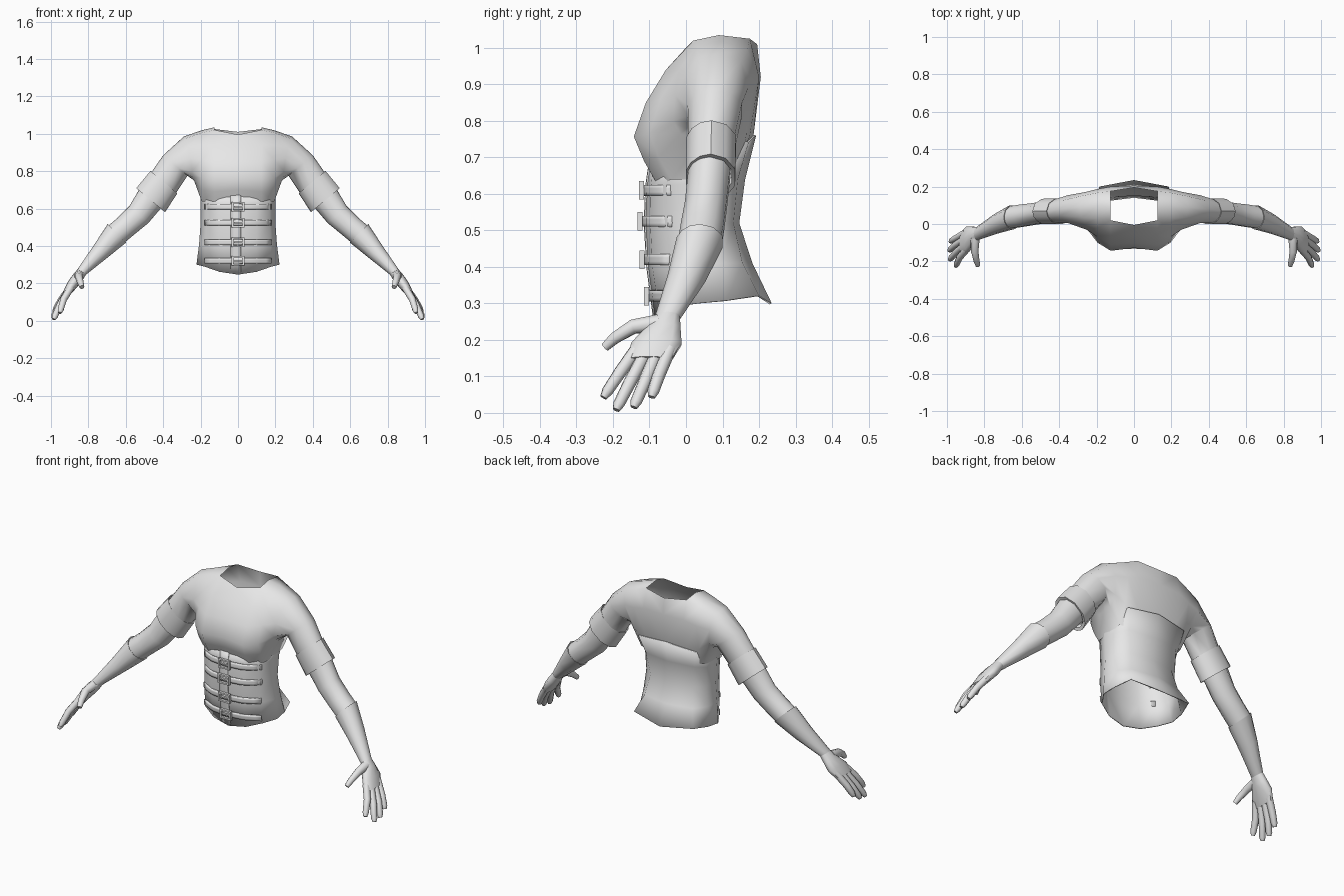
import bpy, bmesh, math
from mathutils import Vector
from mathutils.bvhtree import BVHTree

if "Cube" in bpy.data.objects:
    bpy.data.objects.remove(bpy.data.objects["Cube"])

grey = bpy.data.materials.new("plain_grey")
grey.diffuse_color = (0.8, 0.8, 0.8, 1)
grey.use_nodes = True
grey.node_tree.nodes["Principled BSDF"].inputs["Base Color"].default_value = grey.diffuse_color


def finish(name, bm, mirror=True, thickness=0.0, angle=50):
    """Turn a bmesh into a named, shaded and optionally mirrored object."""
    bmesh.ops.delete(bm, geom=[v for v in bm.verts if not v.link_faces], context='VERTS')
    bmesh.ops.recalc_face_normals(bm, faces=bm.faces)
    me = bpy.data.meshes.new(name)
    bm.to_mesh(me)
    bm.free()
    me.materials.append(grey)
    ob = bpy.data.objects.new(name, me)
    bpy.context.collection.objects.link(ob)
    bpy.ops.object.select_all(action='DESELECT')
    ob.select_set(True)
    bpy.context.view_layer.objects.active = ob
    bpy.ops.object.shade_smooth_by_angle(angle=math.radians(angle))
    if mirror:
        m = ob.modifiers.new("mirror", 'MIRROR')
        m.use_clip = True
        m.merge_threshold = 0.0005
    if thickness:
        s = ob.modifiers.new("thickness", 'SOLIDIFY')
        s.thickness = thickness
        s.offset = -1
    return ob


def loft(name, rings, closed=True, caps=(False, False), skip=(), **kw):
    """Skin a list of equal rings; skip holds (ring, side) faces left open."""
    bm = bmesh.new()
    vs = [[bm.verts.new(p) for p in r] for r in rings]
    n = len(rings[0])
    for i in range(len(vs) - 1):
        for j in range(n if closed else n - 1):
            if (i, j) not in skip:
                k = (j + 1) % n
                bm.faces.new((vs[i][j], vs[i][k], vs[i + 1][k], vs[i + 1][j]))
    if caps[0]:
        bm.faces.new(vs[0])
    if caps[1]:
        bm.faces.new(vs[-1])
    return finish(name, bm, **kw)


ANGLES = (25, 50, 75, 105, 130, 155, 180, 215, 250, 290, 325, 0)


def arm_ring(x, y, z, hw, hd, tilt):
    """Oval ring: hw across the arm in the front plane, hd front to back."""
    ux, uz = math.cos(math.radians(tilt)), math.sin(math.radians(tilt))
    out = []
    for a in ANGLES:
        c, s = math.cos(math.radians(a)) * hw, math.sin(math.radians(a)) * hd
        out.append((x + ux * c, y - s, z + uz * c))
    return out


# Shirt: cross sections from the middle out to the sleeve end,
# each runs neck front, down the chest, under, up the back, shoulder top
def section(x, pts):
    return [(x, y, z) for y, z in pts]


middle = section(0, [(-.005, .995), (-.055, .93), (-.10, .85), (-.128, .76), (-.115, .70), (-.085, .62),
                     (.04, .62), (.15, .66), (.185, .76), (.205, .92), (.195, 1.01), (.09, 1.03)])
bust = section(.125, [(.02, 1.02), (-.055, .94), (-.11, .85), (-.143, .757), (-.115, .69), (-.075, .62),
                      (.04, .62), (.145, .66), (.175, .76), (.2, .92), (.175, 1.025), (.09, 1.035)])
side = section(.195, [(.03, 1.005), (-.02, .94), (-.07, .86), (-.10, .765), (-.075, .70), (-.04, .64),
                      (.04, .64), (.12, .66), (.165, .76), (.187, .90), (.167, .995), (.1, 1.018)])
armpit = [(.28, .035, .975), (.265, 0, .93), (.255, -.03, .87), (.245, -.035, .80), (.235, -.015, .765),
          (.235, .015, .75), (.235, .05, .75), (.235, .1, .755), (.245, .15, .80), (.265, .17, .89),
          (.28, .15, .965), (.29, .09, .985)]
loft("shirt", [middle, bust, side, armpit,
               arm_ring(.335, .08, .83, .085, .078, 40),
               arm_ring(.40, .07, .735, .086, .066, 40),
               arm_ring(.46, .067, .665, .083, .062, 40)],
     skip={(0, 10), (0, 11), (0, 5), (0, 6), (1, 5), (1, 6)}, angle=70)

# Rolled sleeve cuff with an inner lip
loft("sleeve_cuff", [arm_ring(.398, .07, .738, .088, .068, 40),
                     arm_ring(.396, .07, .741, .094, .071, 40),
                     arm_ring(.467, .068, .645, .100, .071, 40),
                     arm_ring(.465, .068, .648, .082, .060, 40)], angle=40)

# Bare elbow, then the flared forearm guard
loft("elbow", [arm_ring(.45, .067, .68, .08, .06, 40),
               arm_ring(.53, .055, .568, .068, .060, 42),
               arm_ring(.60, .045, .505, .063, .062, 45),
               arm_ring(.66, .036, .455, .063, .061, 45)], angle=60)
loft("forearm_guard", [arm_ring(.65, .038, .465, .062, .060, 45),
                       arm_ring(.647, .038, .468, .070, .066, 45),
                       arm_ring(.735, .002, .37, .049, .054, 42),
                       arm_ring(.835, -.05, .262, .027, .036, 35)], angle=40)

# Hand: palm, four fingers and thumb
loft("palm", [arm_ring(.83, -.048, .268, .026, .033, 35),
              arm_ring(.858, -.062, .23, .030, .050, 32),
              arm_ring(.888, -.08, .19, .028, .072, 30),
              arm_ring(.918, -.10, .145, .020, .064, 30)], caps=(True, True), angle=60)


def finger(name, path, radii):
    pts = [Vector(p) for p in path]
    rings = []
    for i, p in enumerate(pts):
        d = (pts[min(i + 1, len(pts) - 1)] - pts[max(i - 1, 0)]).normalized()
        a = d.cross(Vector((.85, 0, .5))).normalized()
        b = a.cross(d)
        rings.append([p + (a * math.cos(t) + b * math.sin(t)) * radii[i]
                      for t in (k * math.tau / 8 for k in range(8))])
    loft(name, rings, caps=(True, True), angle=60)


R = (.019, .018, .016, .010)
finger("index_finger", [(.895, -.135, .175), (.932, -.178, .115), (.948, -.215, .06), (.953, -.226, .042)], R)
finger("middle_finger", [(.905, -.11, .165), (.952, -.153, .085), (.979, -.184, .024), (.986, -.191, .008)], R)
finger("ring_finger", [(.905, -.08, .165), (.956, -.113, .085), (.982, -.137, .03), (.988, -.143, .015)], R)
finger("little_finger", [(.90, -.045, .175), (.95, -.074, .105), (.976, -.09, .058), (.982, -.094, .043)], R)
finger("thumb", [(.85, -.075, .245), (.852, -.145, .236), (.842, -.195, .205), (.834, -.222, .18)],
       (.026, .021, .017, .013))

# Corset: half rings from front centre to back centre, bottom to top
hem = [(0, -.085, .247), (.10, -.072, .262), (.18, -.035, .29), (.222, .03, .30), (.215, .11, .308),
       (.185, .20, .322), (0, .235, .30)]
hip = [(0, -.105, .40), (.10, -.092, .40), (.175, -.05, .41), (.208, .02, .41), (.198, .095, .41),
       (.15, .155, .41), (0, .182, .41)]
waist = [(0, -.112, .52), (.10, -.098, .52), (.17, -.055, .52), (.20, .02, .52), (.188, .085, .52),
         (.13, .13, .52), (0, .146, .52)]
rib = [(0, -.108, .62), (.10, -.096, .62), (.17, -.06, .62), (.20, .015, .63), (.193, .09, .63),
       (.15, .142, .64), (0, .162, .64)]
top = [(0, -.10, .675), (.10, -.09, .675), (.172, -.062, .69), (.205, .01, .712), (.202, .10, .73),
       (.178, .172, .742), (0, .192, .76)]
corset = loft("corset", [hem, hip, waist, rib, top], closed=False, angle=60, thickness=.006)
corset.data.update()
tree = BVHTree.FromPolygons([v.co for v in corset.data.vertices],
                            [tuple(p.vertices) for p in corset.data.polygons])


def front_y(x, z):
    hit = tree.ray_cast(Vector((max(abs(x), .001), -1, z)), Vector((0, 1, 0)))[0]
    return hit.y if hit else -.07


# Overlapping front edge and four straps lying on the corset front
def strip(name, xs, zs, lift):
    rows = [[(x, front_y(x, z) - lift, z) for x in xs] for z in zs]
    loft(name, rows, closed=False, mirror=False, thickness=lift + .002, angle=40)


strip("front_flap", [-.04, -.015, 0, .015], [.26, .33, .40, .46, .52, .57, .62, .672], .004)
STRAPS = (.61, .525, .42, .32)
for z in STRAPS:
    strip("strap", [-.18 + .03 * i for i in range(13)], [z - .015, z - .005, z + .005, z + .015], .010)


# Buckles: rectangular frame with a prong
def buckle(z):
    y = front_y(0, z) - .014
    bm = bmesh.new()
    for cx, cz, sx, sz in ((-.03, 0, .010, .05), (.03, 0, .010, .05), (0, .021, .07, .009),
                           (0, -.021, .07, .009), (.004, 0, .052, .007)):
        geo = bmesh.ops.create_cube(bm, size=1)['verts']
        bmesh.ops.scale(bm, vec=(sx, .014, sz), verts=geo)
        bmesh.ops.translate(bm, vec=(cx, y, z + cz), verts=geo)
    finish("buckle", bm, mirror=False, angle=30)


for z in STRAPS:
    buckle(z)
